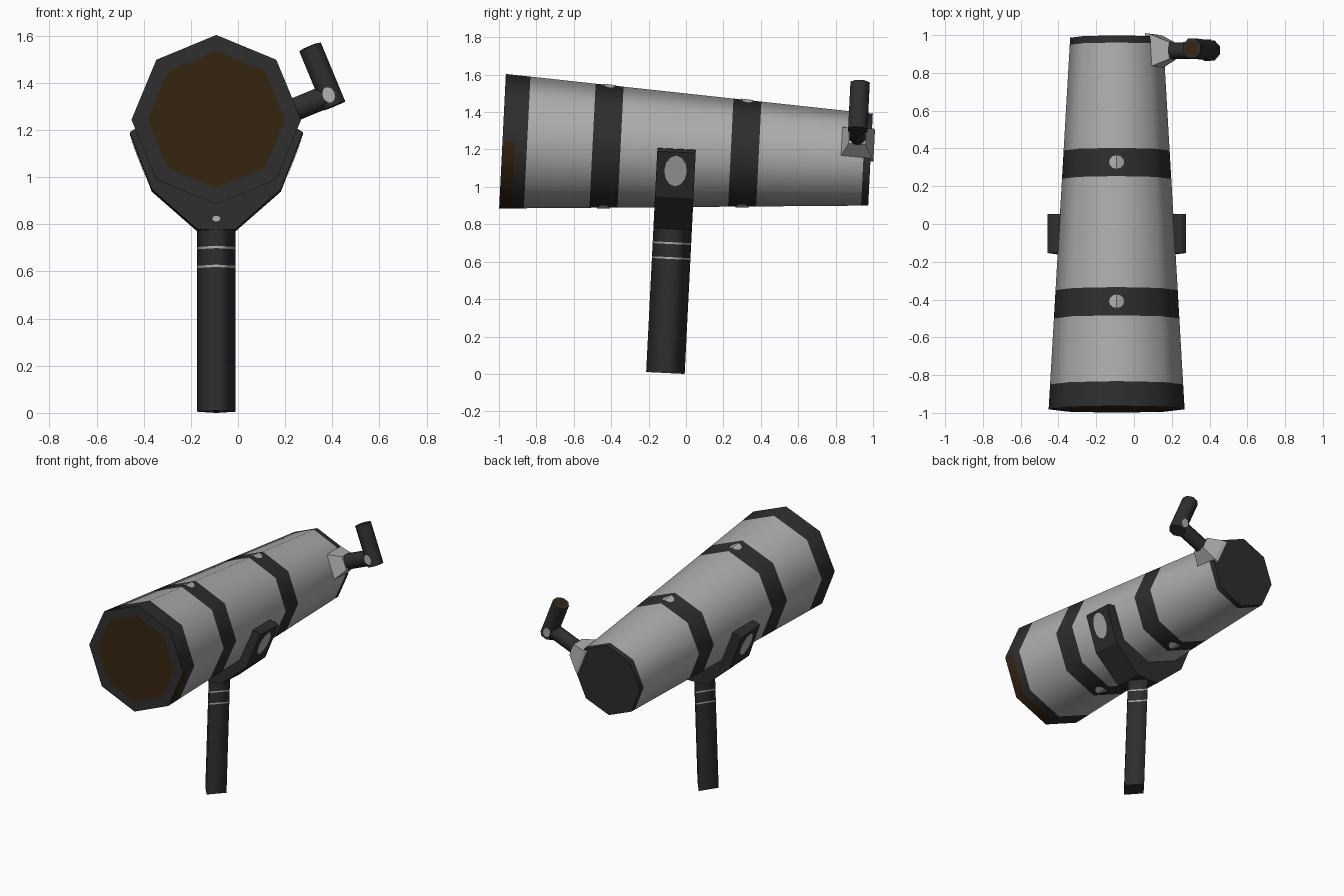
import bpy, bmesh, math
from mathutils import Matrix, Vector as V

if "Cube" in bpy.data.objects:
    bpy.data.objects.remove(bpy.data.objects["Cube"])

# The whole instrument leans slightly about the foot of its post
WORLD = Matrix.Translation((-0.092, -0.11, 0.005)) @ Matrix.Rotation(-0.05, 4, 'X')


def material(name, col):
    m = bpy.data.materials.new(name)
    m.diffuse_color = (*col, 1)
    m.use_nodes = True
    m.node_tree.nodes["Principled BSDF"].inputs["Base Color"].default_value = m.diffuse_color
    return m


LIGHT, DARK, BROWN = 0, 1, 2
MATS = [material("light_grey", (0.42, 0.42, 0.42)),
        material("dark_grey", (0.027, 0.027, 0.027)),
        material("dark_brown", (0.036, 0.017, 0.005))]


def finish(name, bm, solid=True):
    if solid:
        bmesh.ops.recalc_face_normals(bm, faces=bm.faces)
    bm.transform(WORLD)
    me = bpy.data.meshes.new(name)
    bm.to_mesh(me)
    bm.free()
    for m in MATS:
        me.materials.append(m)
    ob = bpy.data.objects.new(name, me)
    bpy.context.collection.objects.link(ob)
    return ob


def loft(name, rings, mats, caps, smooth=True, rule=None):
    """Skin rings of points; mats per segment, caps = materials of both ends.
    Smooth sides with sharp cap borders."""
    bm = bmesh.new()
    vs = [[bm.verts.new(p) for p in r] for r in rings]
    n = len(rings[0])
    for s, (a, b) in enumerate(zip(vs, vs[1:])):
        for i in range(n):
            j = (i + 1) % n
            f = bm.faces.new((a[i], a[j], b[j], b[i]))
            f.material_index = rule(s, i, mats[s]) if rule else mats[s]
            f.smooth = smooth
    for ring, m in zip((vs[0], vs[-1]), caps):
        f = bm.faces.new(ring)
        f.material_index = m
        for e in f.edges:
            e.smooth = False
    return finish(name, bm), vs


def ring(c, u, v, ru, rv, n, start=0.0):
    return [V(c) + V(u) * ru * math.cos(start + 2 * math.pi * i / n)
            + V(v) * rv * math.sin(start + 2 * math.pi * i / n) for i in range(n)]


def spot(name, c, u, v, n, ru, rv, mat=LIGHT, fold=0.0):
    """Thin painted spot, optionally folded over a ridge running along v."""
    bm = bmesh.new()
    u, v, n = V(u), V(v), V(n)
    pts = ring((0, 0, 0), u, v, ru, rv, 12, math.pi / 2)
    vs = [bm.verts.new(V(c) + p - n * abs(p.dot(u)) * fold) for p in pts]
    for part in (vs[:7], vs[6:] + vs[:1]):
        f = bm.faces.new(part)
        f.material_index = mat
        f.normal_update()
        if f.normal.dot(n) < 0:
            f.normal_flip()
    finish(name, bm, False)


X, Y, Z = V((1, 0, 0)), V((0, 1, 0)), V((0, 0, 1))
AX = 1.194                      # height of tube axis
Y0, Y1 = -0.932, 1.038          # tube ends


def radius(y):
    return 0.36 + (0.246 - 0.36) * (y - Y0) / (Y1 - Y0)


# Eight-sided tapered tube with dark bands
cuts = [Y0, -0.865, -0.80, -0.45, -0.30, 0.29, 0.44, 1.0, Y1]
bands = [DARK, DARK, LIGHT, DARK, LIGHT, DARK, LIGHT, DARK]
loft("tube", [ring((0, y, AX), X, Z, radius(y), radius(y), 8) for y in cuts],
     bands, (DARK, DARK),
     rule=lambda s, i, m: BROWN if s == 0 and i in (6, 7) else m)

# Front lens
spot_lens = bmesh.new()
f = spot_lens.faces.new([spot_lens.verts.new(p) for p in
                         ring((0, Y0 - 0.003, AX), X, Z, 0.292, 0.292, 8)])
f.material_index = BROWN
f.normal_update()
if f.normal.y > 0:
    f.normal_flip()
finish("front_lens", spot_lens, False)

# Light spots on the top and bottom ridge of the two middle bands
slope = (radius(1) - radius(0))
for k, y in (("front", -0.375), ("rear", 0.365)):
    for side, sg in (("top", 1), ("bottom", -1)):
        c = V((0, y, AX + sg * (radius(y) + 0.004)))
        spot(f"{k}_band_{side}_spot", c, X, V((0, 1, sg * slope)), Z * sg,
             0.04, 0.036, fold=math.tan(math.pi / 8))

# Four-sided post with two thin light stripes
hs = [0, 0.61, 0.62, 0.69, 0.70, 0.80]
loft("post", [ring((0, 0, h), X, Y, 0.081, 0.103, 4) for h in hs],
     [DARK, LIGHT, DARK, LIGHT, DARK], (DARK, DARK))

# Cradle holding the tube
half = [(0.08, 0.77), (0.274, 0.94), (0.367, 1.182), (0.345, 1.197), (0.295, 1.20),
        (0.21, 0.985)]
prof = half + [(0, 0.90)] + [(-x, z) for x, z in reversed(half)]
loft("cradle", [[V((x, y, z)) for x, z in prof] for y in (-0.103, 0.103)],
     [DARK], (DARK, DARK), smooth=False)
for side, sg in (("right", 1), ("left", -1)):
    up = V((sg * 0.093, 0, 0.242)).normalized()
    n = V((sg * 0.242, 0, -0.093)).normalized()
    spot(f"cradle_{side}_spot", V((sg * 0.329, 0, 1.083)) + n * 0.004, Y, up, n,
         0.06, 0.088)
spot("cradle_front_spot", (0, -0.106, 0.815), X, Z, -Y, 0.017, 0.012)

# Eyepiece assembly, radial from the upper right face of the tube
a = math.radians(22.5)
R, T = V((math.cos(a), 0, math.sin(a))), V((-math.sin(a), 0, math.cos(a)))
E = V((0, 0.962, AX))
loft("eyepiece_mount",
     [[E + R * r + T * sx * h + Y * sy * h for sx, sy in
       ((-1, -1), (1, -1), (1, 1), (-1, 1))] for r, h in ((0.20, 0.092), (0.225, 0.087), (0.32, 0.045))],
     [LIGHT, LIGHT], (LIGHT, LIGHT), smooth=False)
loft("eyepiece_arm", [ring(E + R * r, T, Y, 0.052, 0.047, 8, math.pi / 8)
                      for r in (0.24, 0.55)], [DARK], (DARK, DARK))
loft("eyepiece", [ring(E + R * 0.522 + T * t, R, Y, 0.053, 0.056, 8, math.pi / 8)
                  for t in (-0.05, 0.221)], [DARK], (DARK, DARK))
spot("eyepiece_lens", E + R * 0.522 + T * 0.224, R, Y, T, 0.038, 0.038, BROWN)
for side, sg in (("front", -1), ("back", 1)):
    spot(f"elbow_{side}_spot", E + R * 0.515 + Y * sg * 0.055, R, T, Y * sg,
         0.027, 0.034)
